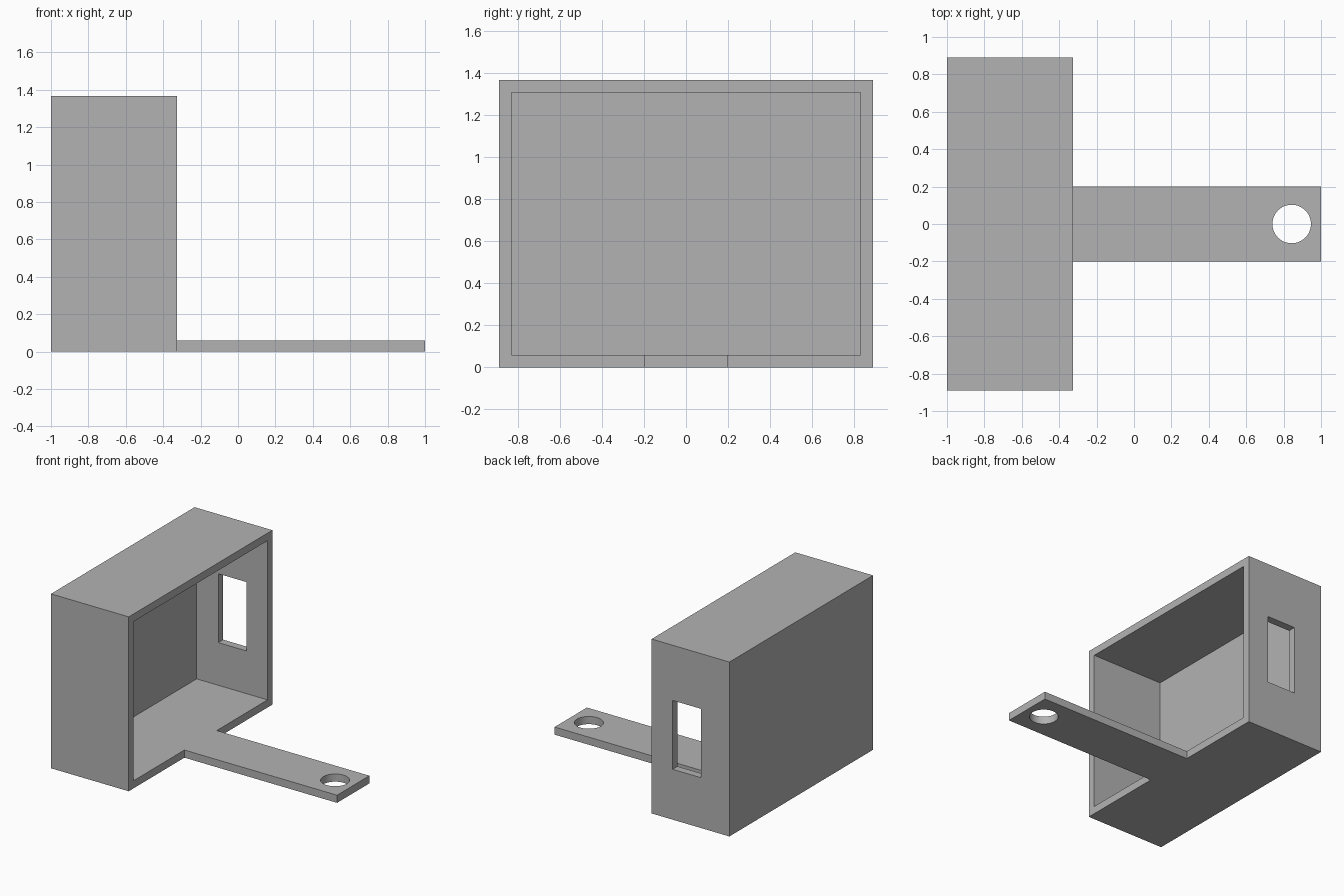
import bpy

default = bpy.data.objects.get("Cube")
if default:
    bpy.data.objects.remove(default, do_unlink=True)

# Single grey finish
grey = bpy.data.materials.new("plain_grey")
grey.use_nodes = True
colour = (0.45, 0.45, 0.45, 1)
grey.diffuse_color = colour
grey.node_tree.nodes["Principled BSDF"].inputs["Base Color"].default_value = colour


def block(name, low, high):
    """Axis-aligned box between two corners."""
    bpy.ops.mesh.primitive_cube_add(size=1)
    ob = bpy.context.object
    ob.name = name
    ob.location = [(a + b) / 2 for a, b in zip(low, high)]
    ob.scale = [b - a for a, b in zip(low, high)]
    bpy.ops.object.transform_apply(location=True, rotation=False, scale=True)
    ob.data.materials.append(grey)
    return ob


def combine(target, tool, operation):
    """Apply an exact boolean and discard the tool."""
    tool.hide_render = True
    mod = target.modifiers.new(operation.lower(), "BOOLEAN")
    mod.operation = operation
    mod.solver = "EXACT"
    mod.object = tool
    bpy.context.view_layer.objects.active = target
    bpy.ops.object.modifier_apply(modifier=mod.name)
    bpy.data.objects.remove(tool, do_unlink=True)


wall = 0.06
back, rim = -1.0, -0.325
half_depth, height = 0.89, 1.368

# Housing, hollowed from its open side
housing = block("bracket_housing", (back, -half_depth, 0), (rim, half_depth, height))
cavity = block("cavity_cutter", (back + wall, -half_depth + wall, wall),
               (rim + 0.2, half_depth - wall, height - wall))
combine(housing, cavity, "DIFFERENCE")

# Slot through the rear side wall
slot = block("slot_cutter", (-0.752, 0.7, 0.395), (-0.507, 1.0, 0.935))
combine(housing, slot, "DIFFERENCE")

# Mounting tab with a round screw hole, continuing the floor
tab = block("mounting_tab", (rim - 0.2, -0.2, 0), (1, 0.2, wall))
bpy.ops.mesh.primitive_cylinder_add(vertices=64, radius=0.103, depth=0.4,
                                    location=(0.843, 0, wall / 2))
hole = bpy.context.object
hole.data.materials.append(grey)
combine(tab, hole, "DIFFERENCE")
combine(housing, tab, "UNION")

# Soft shading only around the hole
bpy.ops.object.select_all(action="DESELECT")
housing.select_set(True)
bpy.context.view_layer.objects.active = housing
bpy.ops.object.shade_smooth_by_angle(angle=0.5)
